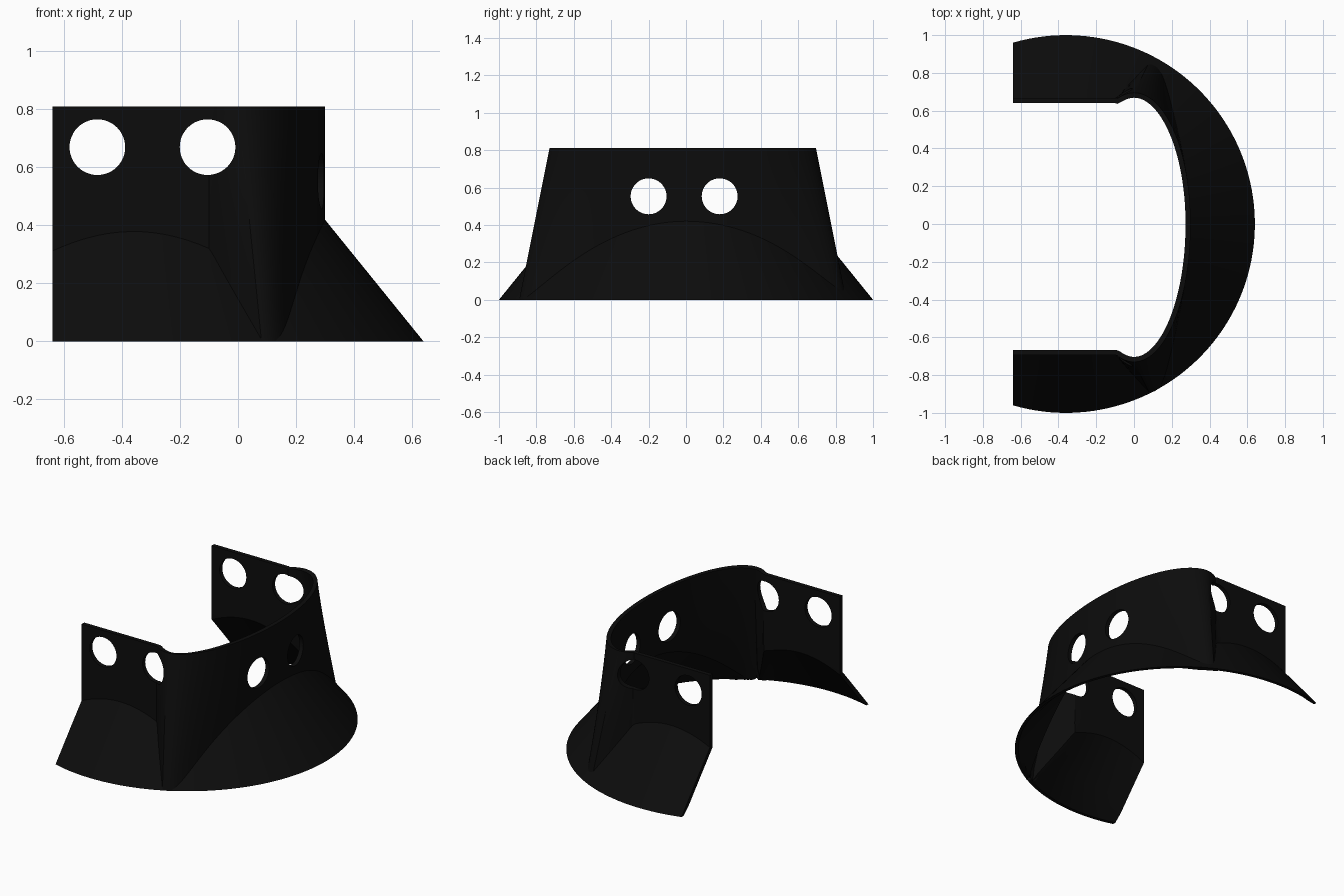
import bpy, bmesh, math

if "Cube" in bpy.data.objects:
    bpy.data.objects.remove(bpy.data.objects["Cube"])

TOP, SLOPE, CX, BACK = 0.81, 1.235, -0.36, -0.64   # wall height, skirt slope, skirt centre, open end
THICK = 0.027
WALL_ROWS, SKIRT_ROWS = 10, 5

black = bpy.data.materials.new("black")
black.diffuse_color = (0.0037, 0.0037, 0.0037, 1)
black.use_nodes = True
black.node_tree.nodes["Principled BSDF"].inputs["Base Color"].default_value = black.diffuse_color


def skirt_z(x, y):
    return SLOPE * (1 - math.hypot(x - CX, y))


def side_column(x, y):
    """Straight upright side wall."""
    return lambda z: (x, y)


def curved_column(deg, depth, sign):
    """Elliptical front wall whose corners flare out towards the ground."""
    a = math.radians(deg)
    flare = math.sin(a) ** 4 if deg <= 90 else max(0, (110 - deg) / 20)

    def at(z):
        d = (TOP - z) * flare
        return (0.30 * math.cos(a) + 0.10 * d, sign * (depth * math.sin(a) + 0.20 * d))
    return at


def half(sign, side_y, depth):
    """Columns from the open end to the middle of the front."""
    cols = [side_column(BACK + i * 0.54 / 14, sign * side_y) for i in range(15)]
    cols += [curved_column(107.5 - 2.5 * i, depth, sign) for i in range(44)]
    return cols


def column_points(at):
    # find where the wall meets the sloped skirt
    lo, hi = 0.0, TOP
    for _ in range(30):
        mid = (lo + hi) / 2
        if mid > skirt_z(*at(mid)):
            hi = mid
        else:
            lo = mid
    zi = hi
    pts = []
    for r in range(WALL_ROWS + 1):
        z = TOP + (zi - TOP) * r / WALL_ROWS
        pts.append((*at(z), z))
    # run the skirt down to its round rim
    x, y, _ = pts[-1]
    if x < CX:
        gx, gy = x, math.copysign(math.sqrt(1 - (x - CX) ** 2), y)
    else:
        k = 1 / math.hypot(x - CX, y)
        gx, gy = CX + (x - CX) * k, y * k
    for r in range(1, SKIRT_ROWS + 1):
        t = r / SKIRT_ROWS
        px, py = x + (gx - x) * t, y + (gy - y) * t
        pts.append((px, py, max(0, skirt_z(px, py))))
    return pts


def bake(obj):
    """Apply all modifiers."""
    dg = bpy.context.evaluated_depsgraph_get()
    mesh = bpy.data.meshes.new_from_object(obj.evaluated_get(dg))
    obj.modifiers.clear()
    obj.data = mesh


# Wall and skirt as one sheet
left = half(1, 0.668, 0.695)
right = half(-1, 0.693, 0.73)
columns = left + right[::-1][1:]
bm = bmesh.new()
grid = [[bm.verts.new(p) for p in column_points(c)] for c in columns]
for a, b in zip(grid, grid[1:]):
    for r in range(WALL_ROWS + SKIRT_ROWS):
        bm.faces.new((a[r], b[r], b[r + 1], a[r + 1]))
mesh = bpy.data.meshes.new("flared_guard")
bm.to_mesh(mesh)
bm.free()
guard = bpy.data.objects.new("flared_guard", mesh)
bpy.context.collection.objects.link(guard)
mesh.materials.append(black)

# Sheet thickness, trimmed flat at the top, rim and open ends
solid = guard.modifiers.new("thickness", 'SOLIDIFY')
solid.thickness = THICK
solid.offset = -1
bake(guard)
for v in guard.data.vertices:
    v.co.z = min(max(v.co.z, 0), TOP)
    v.co.x = max(v.co.x, BACK)
    if v.co.x < BACK + 0.015:
        v.co.x = BACK

# Round holes: two through both sides, two through the front
holes = [((x, 0, 0.67), (math.pi / 2, 0, 0), 2.4) for x in (-0.485, -0.105)]
holes += [((0.35, y, 0.553), (0, math.pi / 2, 0), 0.5) for y in (-0.2, 0.18)]
cutters = []
for loc, rot, length in holes:
    bpy.ops.mesh.primitive_cylinder_add(vertices=48, radius=0.096, depth=length,
                                        location=loc, rotation=rot)
    cutter = bpy.context.object
    cutter.name = "hole_cutter"
    cutter.hide_render = True
    cutter.data.materials.append(black)
    cut = guard.modifiers.new("hole", 'BOOLEAN')
    cut.operation = 'DIFFERENCE'
    cut.solver = 'EXACT'
    cut.object = cutter
    cutters.append(cutter)
bpy.context.view_layer.update()
bake(guard)
for cutter in cutters:
    bpy.data.objects.remove(cutter)

# Smooth shading with crisp folds
bpy.ops.object.select_all(action='DESELECT')
guard.select_set(True)
bpy.context.view_layer.objects.active = guard
bpy.ops.object.shade_smooth_by_angle(angle=math.radians(25))
